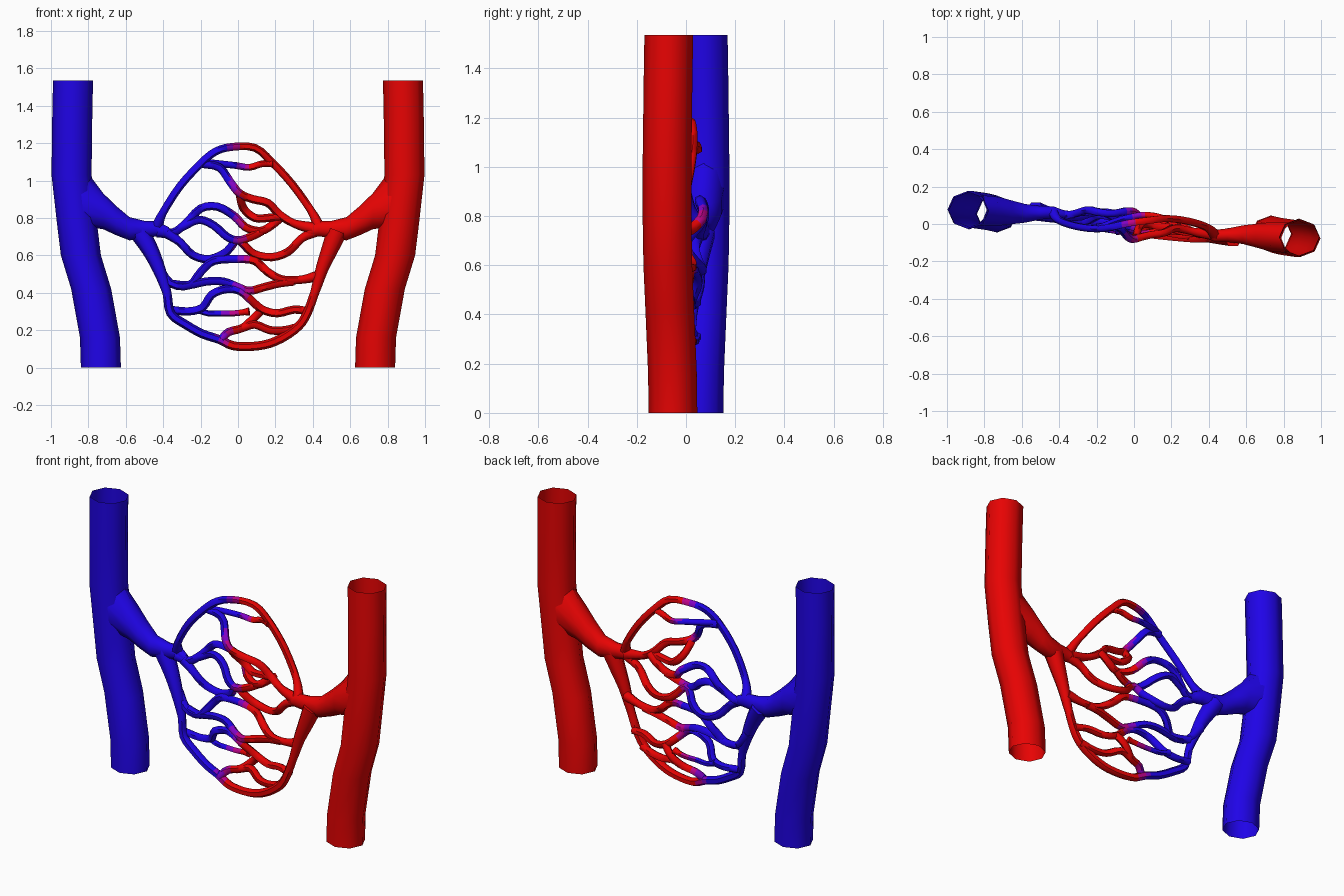
import bpy
import bmesh
from math import cos, sin, pi, tau
from mathutils import Vector

default_cube = bpy.data.objects.get("Cube")
if default_cube:
    bpy.data.objects.remove(default_cube, do_unlink=True)


def make_material(name, colour):
    material = bpy.data.materials.new(name)
    material.use_nodes = True
    material.diffuse_color = colour
    shader = material.node_tree.nodes["Principled BSDF"]
    shader.inputs["Base Color"].default_value = colour
    return material


BLUE, PURPLE, MAGENTA, RED = range(4)
materials = [
    make_material("vein blue", (0.014, 0.001, 0.8, 1)),
    make_material("mixing purple", (0.22, 0.001, 0.55, 1)),
    make_material("mixing magenta", (0.5, 0.001, 0.25, 1)),
    make_material("artery red", (0.8, 0.001, 0.001, 1)),
]


def smooth_path(points, steps):
    """Catmull-Rom interpolation through the points."""
    ends = [points[0] * 2 - points[1]] + points + [points[-1] * 2 - points[-2]]
    result = []
    for a, b, c, d in zip(ends, ends[1:], ends[2:], ends[3:]):
        for i in range(steps):
            t = i / steps
            result.append((b * 2 + (c - a) * t + (a * 2 - b * 5 + c * 4 - d) * t * t
                           + (b * 3 - a - c * 3 + d) * t ** 3) / 2)
    return result + [points[-1]]


def tube(name, centres, radii, sides, pick_colour, axis=None, capped=False, saddle=0):
    """Sweep an oval ring along the centres; a fixed axis keeps the rings parallel."""
    bm = bmesh.new()
    rings = []
    last = len(centres) - 1
    for i, (centre, (wide, deep)) in enumerate(zip(centres, radii)):
        along = axis or centres[min(i + 1, last)] - centres[max(i - 1, 0)]
        across = Vector((0, 1, 0)).cross(along).normalized()
        depth = along.cross(across).normalized()
        rings.append([bm.verts.new(centre + across * wide * cos(k * tau / sides)
                                   + depth * deep * sin(k * tau / sides))
                      for k in range(sides)])
    # Bend the first ring to wrap around a round trunk
    if saddle:
        for vert in rings[0]:
            vert.co -= axis * saddle * (vert.co.y - centres[0].y) ** 2
    for lower, upper in zip(rings, rings[1:]):
        for k in range(sides):
            n = (k + 1) % sides
            bm.faces.new((lower[k], lower[n], upper[n], upper[k]))
    if capped:
        bm.faces.new(rings[0][::-1])
        bm.faces.new(rings[-1])
    for face in bm.faces:
        face.material_index = pick_colour(face.calc_center_median().x)
    mesh = bpy.data.meshes.new(name)
    bm.to_mesh(mesh)
    bm.free()
    for material in materials:
        mesh.materials.append(material)
    obj = bpy.data.objects.new(name, mesh)
    bpy.context.collection.objects.link(obj)
    bpy.ops.object.select_all(action="DESELECT")
    obj.select_set(True)
    bpy.context.view_layer.objects.active = obj
    bpy.ops.object.shade_smooth_by_angle(angle=pi / 3)


# Large open trunks and their flared side stems, turned half a circle for the other side
trunk = [(-.733, .053, 0), (-.738, .055, .16), (-.785, .066, .42), (-.84, .074, .6),
         (-.862, .077, .78), (-.89, .077, 1.03), (-.886, .073, 1.35), (-.882, .07, 1.535)]
stem = [(-.787, .075, .885), (-.72, .068, .835), (-.65, .062, .785),
        (-.58, .057, .742), (-.5, .06, .738), (-.43, .063, .742), (-.37, .05, .725)]
stem_radii = [(.135, .086), (.096, .08), (.078, .066),
              (.062, .052), (.046, .038), (.04, .033), (.025, .022)]
for side, colour, label in ((1, BLUE, "vein"), (-1, RED, "artery")):
    def place(points):
        return [Vector((x * side, y * side, z)) for x, y, z in points]
    tube(label + "_trunk", place(trunk), [(.107, .099)] * len(trunk), 8,
         lambda x: colour, axis=Vector((0, 0, 1)))
    tube(label + "_stem", place(stem), stem_radii, 10, lambda x: colour,
         axis=Vector((side, 0, 0)), saddle=8)


def vessel(name, points, change=0, bulge=0, swing=0, lean=(0, 0), weave=.04,
           start=.022, end=.022, thin=.022, blend=.03):
    """Thin vessel through (x, z) points in hundredths, blue turning to red at change."""
    path = smooth_path([Vector((x, 0, z)) / 100 for x, z in points], 3)
    radii = []
    for i, p in enumerate(path):
        t = i / (len(path) - 1)
        # Shared weave in depth, so that vessels meeting at a point agree
        wave = weave * cos(tau * (p.z - 1.08) / .27) * max(0, 1 - abs(p.x) / .5)
        p.y = (-.13 * p.x + wave + bulge * sin(pi * t) + swing * sin(tau * t)
               + lean[0] * (1 - t) + lean[1] * t)
        radius = max(thin, start * (1 - 3 * t), end * (3 * t - 2))
        radii.append((radius, radius))

    def pick(x):
        if x < change - blend:
            return BLUE
        if x < change:
            return PURPLE
        return MAGENTA if x < change + blend else RED
    tube(name, path, radii, 6, pick, capped=True)


# Upper arch and its inner links
vessel("upper_arch", [(-43, 76), (-40, 83), (-31, 97), (-20, 109), (-12, 115.5), (-3, 118),
                      (9, 117.5), (18, 110), (29, 98), (39, 84), (43, 76)],
       -.03, swing=-.055, weave=0, start=.03, end=.03, thin=.021)
vessel("arch_link", [(-19, 110), (-10, 109), (-1, 108), (6, 107), (13, 109), (19, 109)],
       .03, bulge=.05, lean=(-.045, .045), weave=0, thin=.018)
vessel("upper_descent", [(-20, 109), (-10, 107), (-4, 99), (1, 93), (8, 90), (16, 88),
                         (22, 82), (30, 77), (42, 74)],
       -.01, lean=(-.065, 0), end=.035)

# Middle loops
vessel("middle_upper_loop", [(-43, 73), (-35, 72), (-28, 77), (-20, 85), (-11, 86),
                             (-2, 81), (4, 75), (12, 73), (18, 76), (24, 81)],
       0, bulge=.03, start=.035)
vessel("middle_side_link", [(1, 92), (3, 85), (9, 80), (16, 80), (23, 81)],
       -.1, lean=(-.035, -.015))
vessel("middle_inner_loop", [(-30, 75), (-21, 79), (-13, 76), (-6, 70), (0, 68),
                             (7, 70), (13, 73)], .01, lean=(.018, .025))
vessel("middle_lower_loop", [(-38, 72), (-31, 67), (-24, 60), (-15, 58), (-6, 62), (0, 68),
                             (8, 61), (18, 59), (27, 62), (34, 69), (42, 73)],
       0, bulge=.035, start=.03, end=.03)

# Lower rim running from stem to stem
vessel("lower_rim", [(-53, 73), (-47, 63), (-42, 52), (-38, 40), (-36, 29), (-28, 23),
                     (-19, 18), (-10, 15), (-2, 11.5), (10, 11.5), (20, 14), (30, 20),
                     (36, 27), (41, 40), (45, 53), (49, 63), (53, 73)],
       -.085, bulge=-.045, weave=0, start=.055, end=.055, thin=.024)

# Lower cross links
vessel("lower_link_a", [(-44, 55), (-36, 45), (-26, 44), (-20, 51), (-13, 57), (0, 58),
                        (9, 57), (16, 51), (24, 47), (34, 47), (43, 49)],
       .04, bulge=.01, lean=(-.01, -.01), start=.03, end=.03)
vessel("lower_link_b", [(-37, 45), (-27, 44), (-17, 46), (-8, 46), (0, 43), (6, 41),
                        (14, 43), (22, 45), (30, 46)], .03, blend=.05)
vessel("lower_link_c", [(-37, 31), (-27, 30), (-19, 32), (-14, 39), (-6, 42), (1, 41),
                        (7, 36), (13, 31), (21, 29), (30, 31), (38, 30)],
       .03, lean=(-.02, -.02), bulge=.02)
vessel("lower_dead_end", [(-22, 31), (-16, 29), (-9, 29), (-2, 29), (6, 30)],
       -.04, bulge=-.01, thin=.016, blend=.05)
vessel("lower_side_link", [(-9, 15), (-5, 19), (2, 21), (7, 25), (13, 31)],
       -.06, lean=(-.02, 0))
vessel("lower_inner_link", [(2, 21), (9, 23), (17, 20), (25, 20), (33, 22)],
       -.1, lean=(-.01, -.03))
